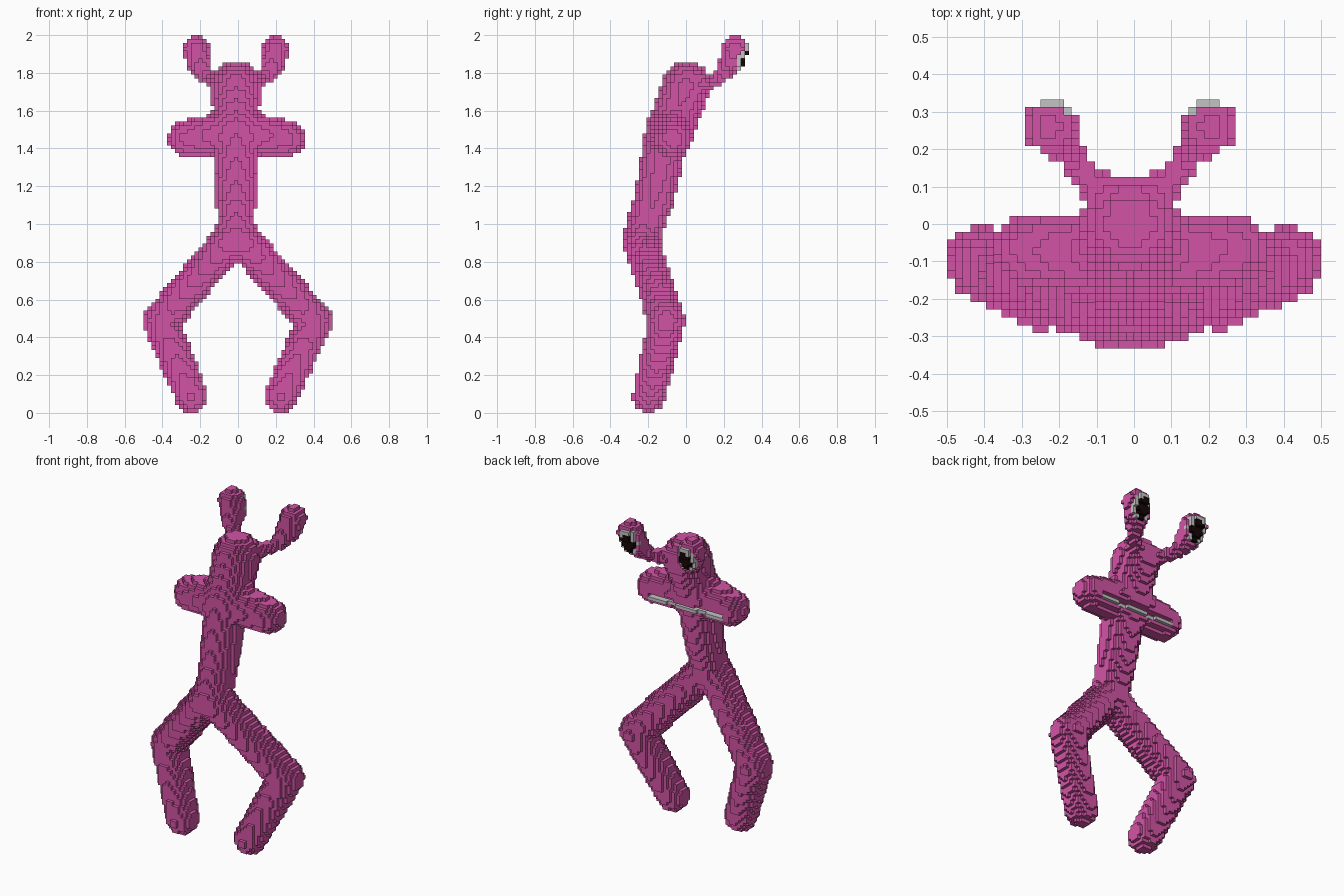
import bpy, bmesh, math

if "Cube" in bpy.data.objects:
    bpy.data.objects.remove(bpy.data.objects["Cube"], do_unlink=True)

S = 1 / 48                  # voxel edge
NX, NY, NZ = 48, 32, 96     # voxel grid
CX = -0.0104                # body centre line, half a voxel off the grid centre


def make_material(name, rgb):
    m = bpy.data.materials.new(name)
    m.use_nodes = True
    m.diffuse_color = (*rgb, 1)
    bsdf = m.node_tree.nodes["Principled BSDF"]
    bsdf.inputs["Base Color"].default_value = (*rgb, 1)
    bsdf.inputs["Roughness"].default_value = 0.8
    return m


MATS = [make_material("pink skin", (0.65, 0.088, 0.38)),
        make_material("pale grey", (0.55, 0.55, 0.55)),
        make_material("pupil black", (0.008, 0.002, 0.002))]
PINK, GREY, BLACK = range(3)

# Limbs as chains of (x, y, z, radius)
CHAINS = {
    "torso_and_head": [(CX, -0.235, 0.93, 0.097), (CX, -0.165, 1.15, 0.107),
                       (CX, -0.115, 1.40, 0.114), (CX, -0.045, 1.60, 0.124),
                       (CX, 0.004, 1.73, 0.131)],
    "lips": [(CX - 0.262, -0.068, 1.452, 0.096), (CX, -0.085, 1.487, 0.12),
             (CX + 0.272, -0.068, 1.452, 0.096)],
}
for side, sx in (("left", 1), ("right", -1)):
    CHAINS[side + "_leg"] = [(CX + sx * 0.05, -0.235, 0.895, 0.096),
                             (sx * 0.408, -0.103, 0.485, 0.097),
                             (CX + sx * 0.235, -0.197, 0.088, 0.087)]
    CHAINS[side + "_eye_stalk"] = [(CX + sx * 0.08, 0.09, 1.74, 0.038),
                                   (CX + sx * 0.155, 0.175, 1.775, 0.036),
                                   (CX + sx * 0.197, 0.245, 1.86, 0.066),
                                   (CX + sx * 0.213, 0.26, 1.925, 0.072)]


def segment_distance(p, a, b):
    """Distance from p to a tapered round limb between a and b."""
    d = [b[i] - a[i] for i in range(3)]
    t = sum((p[i] - a[i]) * d[i] for i in range(3)) / sum(c * c for c in d)
    t = max(0.0, min(1.0, t))
    gap = math.dist(p, [a[i] + t * d[i] for i in range(3)])
    return gap - (a[3] + t * (b[3] - a[3]))


def smooth_min(a, b, k=0.04):
    h = max(k - abs(a - b), 0.0) / k
    return min(a, b) - h * h * k * 0.25


def centre(c):
    return ((c[0] + 0.5 - NX / 2) * S, (c[1] + 0.5 - NY / 2) * S, (c[2] + 0.5) * S)


# Bounding boxes keep the sampling quick
BOXES = {}
for name, pts in CHAINS.items():
    BOXES[name] = [(min(q[i] - q[3] for q in pts) - 0.05,
                    max(q[i] + q[3] for q in pts) + 0.05) for i in range(3)]

# Fill the grid: each voxel belongs to its nearest part
cells = {}
for i in range(NX):
    for j in range(NY):
        for k in range(NZ):
            p = centre((i, j, k))
            total, best, owner = 9.0, 9.0, None
            for name, pts in CHAINS.items():
                if any(not lo <= p[n] <= hi for n, (lo, hi) in enumerate(BOXES[name])):
                    continue
                d = min(segment_distance(p, a, b) for a, b in zip(pts, pts[1:]))
                total = smooth_min(total, d)
                if d < best:
                    best, owner = d, name
            if total < 0:
                cells[(i, j, k)] = owner

# Mouth across the back-facing side: a grey strip of teeth under a groove
MOUTH_ROW = 67
for i in range(NX):
    if abs(centre((i, 0, 0))[0] - CX) > 0.27:
        continue
    for k in (MOUTH_ROW, MOUTH_ROW + 1):
        column = [j for j in range(NY) if (i, j, k) in cells]
        front = max(column)
        for j in column:
            if j > front - 2:
                if k == MOUTH_ROW:
                    cells[(i, j, k)] = "teeth"
                else:
                    del cells[(i, j, k)]

# Eyes on the back of each stalk tip: colour, centre height, half width, half height
EYE_RINGS = [(BLACK, 1.875, 0.037, 0.062), (GREY, 1.885, 0.058, 0.084)]
EYE_X, EYE_Y = 0.203, 0.27


def voxel_material(c, part):
    if part == "teeth":
        return GREY
    x, y, z = centre(c)
    if part.endswith("eye_stalk") and y > EYE_Y:
        for mat, mid_z, half_x, half_z in EYE_RINGS:
            if math.hypot((abs(x - CX) - EYE_X) / half_x, (z - mid_z) / half_z) < 1:
                return mat
    return PINK


# Unit cube faces: outward direction and corner offsets
SIDES = []
for axis in range(3):
    u, v = (axis + 1) % 3, (axis + 2) % 3
    for sign in (0, 1):
        quad = []
        for a, b in ((0, 0), (1, 0), (1, 1), (0, 1)):
            corner = [0, 0, 0]
            corner[axis], corner[u], corner[v] = sign, a, b
            quad.append(tuple(corner))
        step = [0, 0, 0]
        step[axis] = 2 * sign - 1
        SIDES.append((step, quad if sign else quad[::-1]))


def build_part(name):
    """Mesh the exposed voxel faces of one part."""
    bm = bmesh.new()
    verts = {}
    for c, owner in cells.items():
        if owner != name:
            continue
        mat = voxel_material(c, name)
        for step, quad in SIDES:
            if tuple(c[n] + step[n] for n in range(3)) in cells:
                continue
            ring = []
            for off in quad:
                key = tuple(c[n] + off[n] for n in range(3))
                if key not in verts:
                    verts[key] = bm.verts.new(((key[0] - NX / 2) * S,
                                               (key[1] - NY / 2) * S, key[2] * S))
                ring.append(verts[key])
            bm.faces.new(ring).material_index = mat
    mesh = bpy.data.meshes.new(name)
    bm.to_mesh(mesh)
    bm.free()
    for m in MATS:
        mesh.materials.append(m)
    bpy.context.collection.objects.link(bpy.data.objects.new(name, mesh))


for part in list(CHAINS) + ["teeth"]:
    build_part(part)
